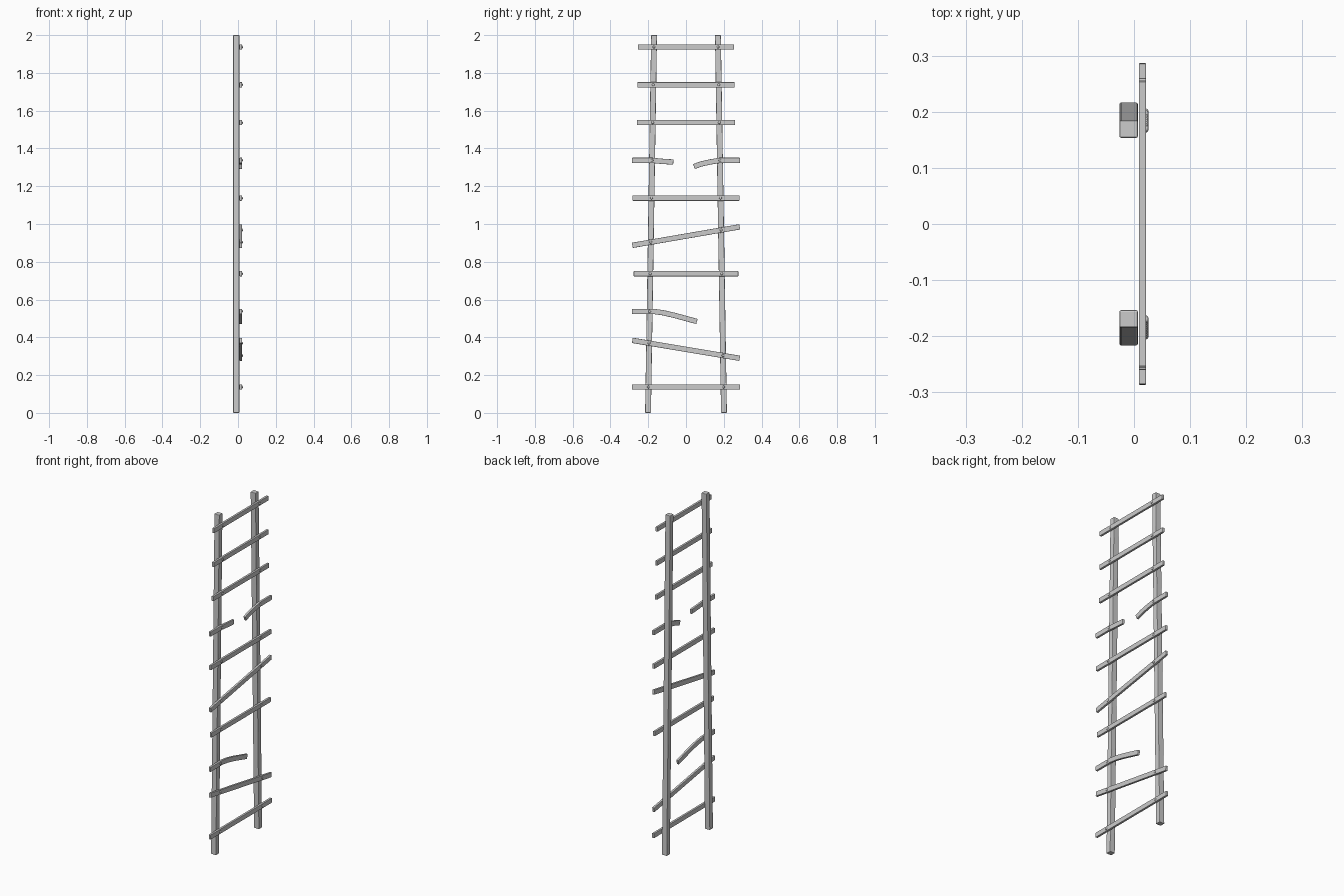
import bpy, bmesh
from mathutils import Vector, Matrix

if "Cube" in bpy.data.objects:
    bpy.data.objects.remove(bpy.data.objects["Cube"])

RAIL_X = (-0.026, 0.007)
RUNG_X = (0.0085, 0.0218)


def finish(bm, name, bevel=0.0):
    bmesh.ops.recalc_face_normals(bm, faces=bm.faces)
    me = bpy.data.meshes.new(name)
    bm.to_mesh(me)
    bm.free()
    ob = bpy.data.objects.new(name, me)
    bpy.context.collection.objects.link(ob)
    if bevel:
        mod = ob.modifiers.new("soft_edges", 'BEVEL')
        mod.width = bevel
        mod.segments = 2
        mod.limit_method = 'ANGLE'
        mod.angle_limit = 0.8
    return ob


def prism(outline, xs, name, bevel):
    """Extrude a (y, z) outline along x."""
    bm = bmesh.new()
    f = bm.faces.new([bm.verts.new((xs[0], y, z)) for y, z in outline])
    ext = bmesh.ops.extrude_face_region(bm, geom=[f])['geom']
    verts = [v for v in ext if isinstance(v, bmesh.types.BMVert)]
    bmesh.ops.translate(bm, verts=verts, vec=(xs[1] - xs[0], 0, 0))
    return finish(bm, name, bevel)


def strip(path, width):
    """Outline of constant width around a (y, z) path."""
    pts = [Vector(p) for p in path]
    up, low = [], []
    for i, p in enumerate(pts):
        d = (pts[min(i + 1, len(pts) - 1)] - pts[max(i - 1, 0)]).normalized()
        n = Vector((-d.y, d.x)) * width / 2
        up.append(p + n)
        low.append(p - n)
    return up + low[::-1]


def rail_y(z):
    return 0.201 - 0.016 * z


# Two side rails, leaning inward towards the top
for side, label in ((-1, "left"), (1, "right")):
    w = 0.0155
    prism([(side * rail_y(z) + o, z) for z, o in ((0, -w), (0, w), (2, w), (2, -w))],
          RAIL_X, label + "_rail", 0.003)

# Rungs: straight, slanted and snapped ones, each as a path in y, z
rungs = [[(-h, z), (h, z)] for z, h in ((0.137, 0.287), (0.737, 0.277), (1.137, 0.283),
                                        (1.537, 0.26), (1.737, 0.257), (1.937, 0.254))]
rungs += [
    [(-0.284, 0.384), (0.284, 0.289)],
    [(-0.284, 0.887), (0.284, 0.985)],
    [(-0.286, 0.537), (-0.17, 0.537), (-0.12, 0.53), (-0.06, 0.516), (0.058, 0.484)],
    [(-0.286, 1.337), (-0.18, 1.337), (-0.13, 1.332), (-0.067, 1.328)],
    [(0.042, 1.304), (0.08, 1.318), (0.13, 1.329), (0.18, 1.337), (0.286, 1.337)],
]

nails = bmesh.new()
for i, path in enumerate(rungs):
    prism(strip(path, 0.028), RUNG_X, "rung_%d" % (i + 1), 0.0022)
    # Nail heads where the rung crosses a rail
    for side in (-1, 1):
        for (y0, z0), (y1, z1) in zip(path, path[1:]):
            y = side * rail_y((z0 + z1) / 2)
            if y0 <= y <= y1:
                z = z0 + (z1 - z0) * (y - y0) / (y1 - y0)
                m = Matrix.Translation((RUNG_X[1], y, z)) @ Matrix.Diagonal((0.0042, 0.007, 0.007, 1))
                bmesh.ops.create_uvsphere(nails, u_segments=12, v_segments=8, radius=1,
                                          matrix=m)
nail_ob = finish(nails, "nail_heads")
for p in nail_ob.data.polygons:
    p.use_smooth = True
